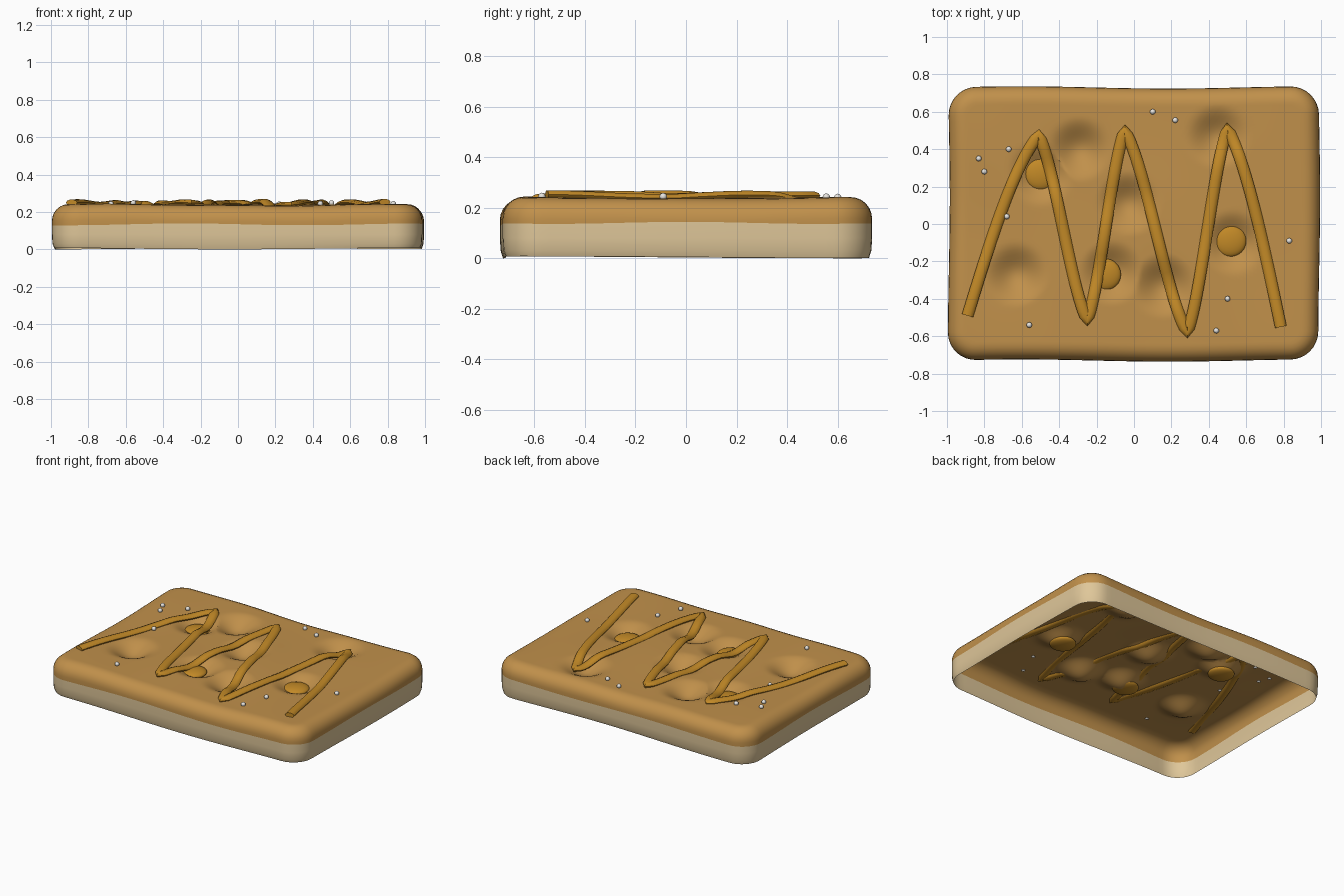
import bpy
import bmesh
from math import sin, cos, pi, hypot
from mathutils import Vector

default_cube = bpy.data.objects.get("Cube")
if default_cube:
    bpy.data.objects.remove(default_cube, do_unlink=True)


def make_material(name, colour):
    material = bpy.data.materials.new(name)
    material.use_nodes = True
    material.diffuse_color = (*colour, 1)
    material.node_tree.nodes["Principled BSDF"].inputs["Base Color"].default_value = (*colour, 1)
    return material


crust_colour = make_material("golden crust", (0.53, 0.28, 0.07))
crumb_colour = make_material("pale crumb", (0.74, 0.57, 0.32))
oil_colour = make_material("amber oil", (0.54, 0.25, 0.02))
salt_colour = make_material("white salt", (0.8, 0.78, 0.74))

HALF_X, HALF_Y, CORNER = 0.99, 0.73, 0.15
EDGE_ROUND, TOP = 0.085, 0.238
DIMPLES = [(-0.29, 0.4), (0.45, 0.47), (-0.63, -0.27), (-0.12, -0.26),
           (0.16, -0.33), (0.53, -0.1), (-0.03, 0.11), (-0.5, 0.27)]
DIMPLE_RADIUS, DIMPLE_DEPTH = 0.18, 0.065


def waviness(x, y):
    return 0.004 * sin(4 * x + 1) * cos(5 * y) + 0.002 * sin(9 * x + 7 * y)


def dent(x, y):
    """Depth of the finger dimples at a point."""
    depth = 0
    for cx, cy in DIMPLES:
        d = hypot(x - cx, y - cy) / DIMPLE_RADIUS
        if d < 1:
            depth = max(depth, DIMPLE_DEPTH * (0.5 + 0.5 * cos(pi * d)))
    return depth


def surface(x, y):
    return TOP + waviness(x, y) - dent(x, y)


def finish(bm, name, materials, smooth_angle=0.7):
    bmesh.ops.recalc_face_normals(bm, faces=bm.faces)
    mesh = bpy.data.meshes.new(name)
    bm.to_mesh(mesh)
    bm.free()
    for material in materials:
        mesh.materials.append(material)
    obj = bpy.data.objects.new(name, mesh)
    bpy.context.collection.objects.link(obj)
    bpy.ops.object.select_all(action="DESELECT")
    obj.select_set(True)
    bpy.context.view_layer.objects.active = obj
    bpy.ops.object.shade_smooth_by_angle(angle=smooth_angle)
    return obj


def bridge(bm, lower, upper, material=0):
    """Join two closed rings of vertices with quads."""
    count = len(lower)
    for i in range(count):
        j = (i + 1) % count
        face = bm.faces.new((lower[i], lower[j], upper[j], upper[i]))
        face.material_index = material


def rounded_outline():
    """Points and outward normals around the rounded rectangle."""
    points = []
    corners = [(1, 1), (-1, 1), (-1, -1), (1, -1)]
    for k, (sx, sy) in enumerate(corners):
        centre = Vector((sx * (HALF_X - CORNER), sy * (HALF_Y - CORNER)))
        for i in range(9):
            angle = (k + i / 8) * pi / 2
            normal = Vector((cos(angle), sin(angle)))
            points.append((centre + normal * CORNER, normal))
        # Straight run towards the next corner
        nx, ny = corners[(k + 1) % 4]
        end = Vector((nx * (HALF_X - CORNER), ny * (HALF_Y - CORNER))) + normal * CORNER
        start = points[-1][0]
        steps = 46 if k % 2 == 0 else 34
        points += [(start.lerp(end, i / steps), normal) for i in range(1, steps)]
    return points


# Bread shell, open underneath
bm = bmesh.new()
outline = rounded_outline()


def shell_ring(inset, height, scale=1.0):
    ring = []
    for point, normal in outline:
        p = (point - normal * inset) * scale
        x = p.x + 0.005 * scale * sin(4 * p.y + 1)
        y = p.y + 0.006 * scale * cos(4 * p.x + 2.4)
        ring.append(bm.verts.new((x, y, height(x, y))))
    return ring


def seam(x, y):
    return 0.135 + 0.005 * sin(5 * x + 3) + 0.004 * cos(6 * y)


rings = [
    shell_ring(0.012, lambda x, y: 0.004 + 0.004 * sin(3 * x + 2 * y)),
    shell_ring(0.003, lambda x, y: 0.03),
    shell_ring(0, lambda x, y: 0.08),
    shell_ring(0, seam),
]
for i in range(7):
    a = i / 6 * pi / 2
    inset = EDGE_ROUND * (1 - cos(a))
    drop = EDGE_ROUND * (1 - sin(a))
    rings.append(shell_ring(inset, lambda x, y: TOP + waviness(x, y) - drop))
TOP_RINGS = 48
for i in range(TOP_RINGS - 1, 0, -1):
    rings.append(shell_ring(EDGE_ROUND, surface, i / TOP_RINGS))
for i in range(len(rings) - 1):
    bridge(bm, rings[i], rings[i + 1], 1 if i < 3 else 0)
hub = bm.verts.new((0, 0, surface(0, 0)))
inner = rings[-1]
for i in range(len(inner)):
    bm.faces.new((inner[i], inner[(i + 1) % len(inner)], hub))
finish(bm, "bread_shell", [crust_colour, crumb_colour])

# Zigzag oil drizzle draped over the crust
turns = [(-0.89, -0.49), (-0.51, 0.475), (-0.25, -0.515), (-0.05, 0.5),
         (0.285, -0.58), (0.5, 0.51), (0.785, -0.55)]
path = []
for k in range(len(turns) - 1):
    (x0, y0), (x1, y1) = turns[k], turns[k + 1]
    for i in range(24):
        t = i / 24
        if k == 0:
            ease = sin(t * pi / 2)
        elif k == len(turns) - 2:
            ease = 1 - cos(t * pi / 2)
        else:
            ease = t * t * (3 - 2 * t)
        blend = 0.5 * t + 0.5 * ease
        path.append(Vector((x0 + (x1 - x0) * t, y0 + (y1 - y0) * blend)))
path.append(Vector(turns[-1]))

bm = bmesh.new()
sections = []
for i, p in enumerate(path):
    tangent = (path[min(i + 1, len(path) - 1)] - path[max(i - 1, 0)]).normalized()
    side = Vector((-tangent.y, tangent.x))
    base = TOP + waviness(p.x, p.y) - 0.6 * dent(p.x, p.y)
    base += 0.008 + 0.004 * sin(0.45 * i)
    section = []
    for j in range(10):
        a = 2 * pi * j / 10
        q = p + side * 0.031 * cos(a)
        section.append(bm.verts.new((q.x, q.y, base + 0.017 * sin(a))))
    sections.append(section)
for a, b in zip(sections, sections[1:]):
    bridge(bm, a, b)
bm.faces.new(sections[0])
bm.faces.new(sections[-1])
finish(bm, "oil_drizzle", [oil_colour])

# Oil pools resting in the dimples
for i, (x, y) in enumerate([(-0.5, 0.265), (-0.155, -0.27), (0.515, -0.09)]):
    bm = bmesh.new()
    bmesh.ops.create_uvsphere(bm, u_segments=32, v_segments=16, radius=0.085)
    bmesh.ops.scale(bm, vec=(1, 1, 0.32), verts=bm.verts)
    bmesh.ops.translate(bm, vec=(x, y, surface(x, y) + 0.018), verts=bm.verts)
    finish(bm, f"oil_pool_{i + 1}", [oil_colour])

# Salt grains scattered on the crust
grains = [(-0.83, 0.35), (-0.8, 0.28), (-0.67, 0.4), (-0.68, 0.04), (0.1, 0.6),
          (0.22, 0.555), (-0.56, -0.54), (0.5, -0.4), (0.44, -0.57), (0.83, -0.09)]
for i, (x, y) in enumerate(grains):
    bm = bmesh.new()
    bmesh.ops.create_icosphere(bm, subdivisions=2, radius=0.015)
    bmesh.ops.translate(bm, vec=(x, y, surface(x, y) + 0.008), verts=bm.verts)
    finish(bm, f"salt_grain_{i + 1}", [salt_colour])
